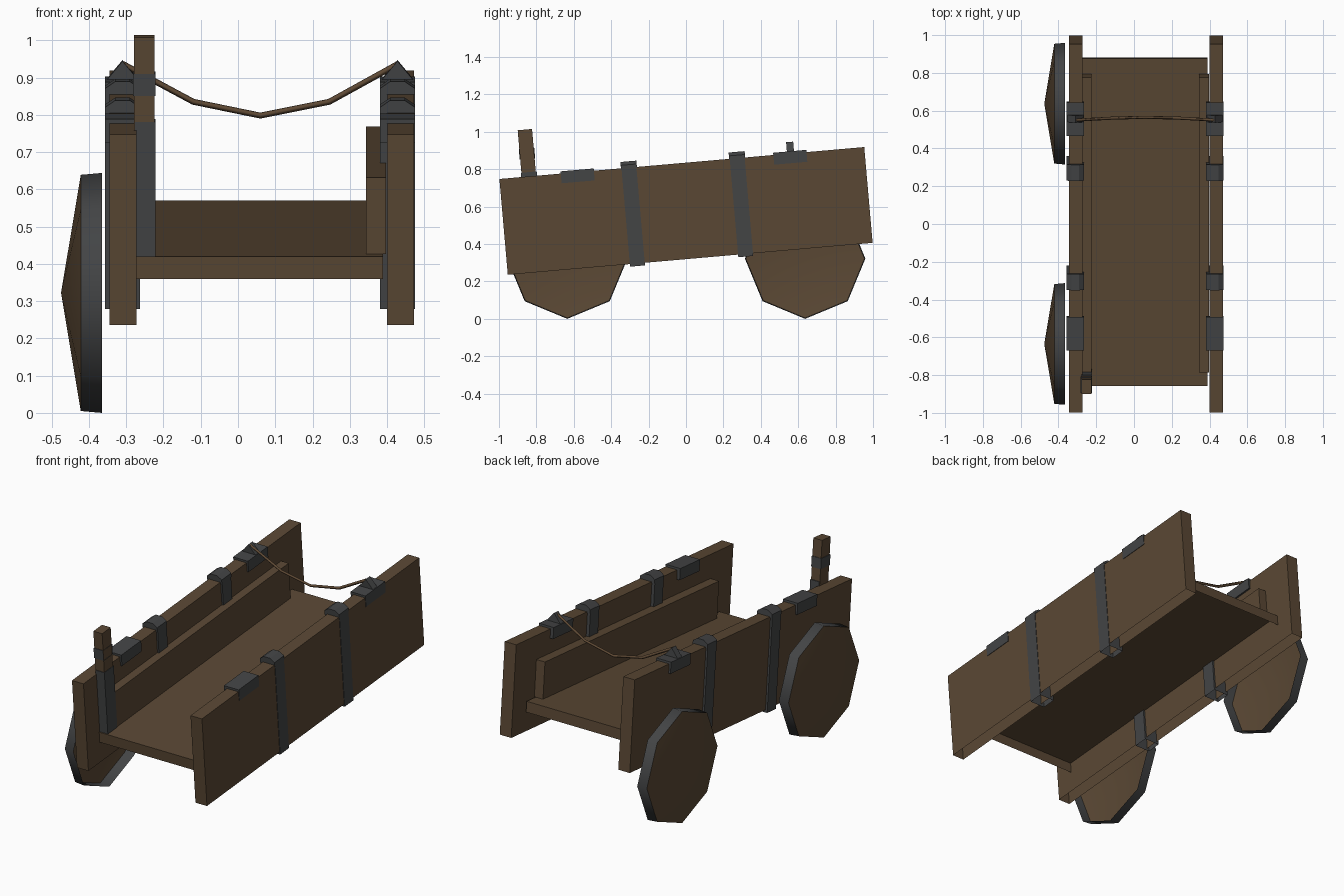
import bpy, bmesh, math
from mathutils import Matrix

if "Cube" in bpy.data.objects:
    bpy.data.objects.remove(bpy.data.objects["Cube"])


def material(name, rgb):
    m = bpy.data.materials.new(name)
    m.diffuse_color = (*rgb, 1)
    m.use_nodes = True
    m.node_tree.nodes["Principled BSDF"].inputs["Base Color"].default_value = m.diffuse_color
    return m


WOOD = material("brown wood", (0.102, 0.064, 0.034))
IRON = material("dark iron", (0.056, 0.058, 0.060))
ROPE = material("rope brown", (0.115, 0.068, 0.035))

# The whole body is pitched 5 degrees, nose down
TILT = Matrix.Translation((0, 0, 0.578)) @ Matrix.Rotation(math.radians(5), 4, 'X')


def finish(name, bm, mats, matrix=TILT):
    me = bpy.data.meshes.new(name)
    bm.to_mesh(me)
    bm.free()
    for m in mats:
        me.materials.append(m)
    ob = bpy.data.objects.new(name, me)
    ob.matrix_world = matrix
    bpy.context.collection.objects.link(ob)
    return ob


def prism(name, profile, y0, y1, mat, open_side=None):
    """Extrude an (x, z) profile along y; open_side drops faces pointing that way."""
    bm = bmesh.new()
    face = bm.faces.new([bm.verts.new((x, y0, z)) for x, z in profile])
    ext = bmesh.ops.extrude_face_region(bm, geom=[face])
    moved = [v for v in ext["geom"] if isinstance(v, bmesh.types.BMVert)]
    bmesh.ops.translate(bm, verts=moved, vec=(0, y1 - y0, 0))
    bmesh.ops.recalc_face_normals(bm, faces=bm.faces)
    bm.normal_update()
    if open_side:
        axis, sign = open_side
        gone = [f for f in bm.faces if f.normal[axis] * sign > 0.9]
        bmesh.ops.delete(bm, geom=gone, context='FACES')
    return finish(name, bm, [mat])


def box(name, x0, x1, y0, y1, z0, z1, mat, open_side=None):
    return prism(name, [(x0, z0), (x1, z0), (x1, z1), (x0, z1)], y0, y1, mat, open_side)


DOWN, RIGHT = (2, -1), (0, 1)

# Floor, open underneath like the boards and straps
box("floor", -0.277, 0.389, -0.867, 0.871, -0.143, -0.0835, WOOD, DOWN)

# Side boards, inner rails and iron fittings
for side, bx0, bx1, rx0, rx1, cx in (("left", -0.345, -0.273, -0.278, -0.225, -0.31),
                                     ("right", 0.40, 0.472, 0.343, 0.397, 0.428)):
    box(side + "_side_board", bx0, bx1, -0.979, 0.979, -0.258, 0.256, WOOD, DOWN)
    box(side + "_inner_rail", rx0, rx1, -0.779, 0.79, -0.0835, 0.122, WOOD, DOWN)
    w = 0.0465
    for end, y in (("front", -0.284), ("rear", 0.297)):
        box(f"{side}_{end}_strap", cx - w, cx + w, y - 0.04, y + 0.04, -0.272, 0.262, IRON, DOWN)
        # Arched cap over the strap
        prism(f"{side}_{end}_strap_cap",
              [(cx - w, 0.25), (cx + w, 0.25), (cx + w, 0.272), (cx + 0.02, 0.29),
               (cx - 0.02, 0.29), (cx - w, 0.272)], y - 0.043, y + 0.043, IRON)
    for end, y in (("front", -0.561), ("rear", 0.58)):
        box(f"{side}_{end}_clip", cx - w, cx + w, y - 0.089, y + 0.089, 0.204, 0.268, IRON)
    # Pointed rope holder on the rear clip
    prism(side + "_rope_holder", [(cx - w, 0.262), (cx + w, 0.262), (cx, 0.318)],
          0.565, 0.603, IRON)

# Front post with iron sheath and a band open on the right
box("post", -0.279, -0.224, -0.859, -0.782, -0.0835, 0.507, WOOD, DOWN)
box("post_sheath", -0.277, -0.222, -0.862, -0.777, -0.0835, 0.279, IRON, DOWN)
box("post_band", -0.282, -0.222, -0.862, -0.779, 0.349, 0.408, IRON, RIGHT)

# Sagging rope
curve = bpy.data.curves.new("rope", 'CURVE')
curve.dimensions = '3D'
curve.bevel_depth = 0.008
curve.bevel_resolution = 0
curve.use_fill_caps = True
pts = [(-0.31, 0.55, 0.937), (-0.12, 0.56, 0.835), (0.06, 0.565, 0.798),
       (0.245, 0.56, 0.835), (0.43, 0.55, 0.937)]
spline = curve.splines.new('POLY')
spline.points.add(len(pts) - 1)
for p, co in zip(spline.points, pts):
    p.co = (*co, 1)
curve.materials.append(ROPE)
bpy.context.collection.objects.link(bpy.data.objects.new("rope", curve))


# Eight-sided wheels: iron rim and wooden cone, hollow on the inner side
def wheel(name, y):
    bm = bmesh.new()
    rings = []
    for x, r in ((-0.422, 0.317), (-0.365, 0.322)):
        rings.append([bm.verts.new((x, r * math.sin(i * math.pi / 4),
                                    -r * math.cos(i * math.pi / 4))) for i in range(8)])
    apex = bm.verts.new((-0.475, 0, 0))
    for i in range(8):
        j = (i + 1) % 8
        bm.faces.new((rings[0][i], rings[0][j], rings[1][j], rings[1][i])).material_index = 1
        bm.faces.new((rings[0][i], apex, rings[0][j]))
    bm.normal_update()
    bm.faces.ensure_lookup_table()
    if bm.faces[0].normal.z > 0:  # the first rim face points down
        bmesh.ops.reverse_faces(bm, faces=bm.faces[:])
    for f in bm.faces:
        f.smooth = True
    ob = finish(name, bm, [WOOD, IRON], Matrix.Translation((0, y, 0.322)))
    ob.data.set_sharp_from_angle(angle=math.radians(50))


wheel("front_wheel", -0.635)
wheel("rear_wheel", 0.637)
